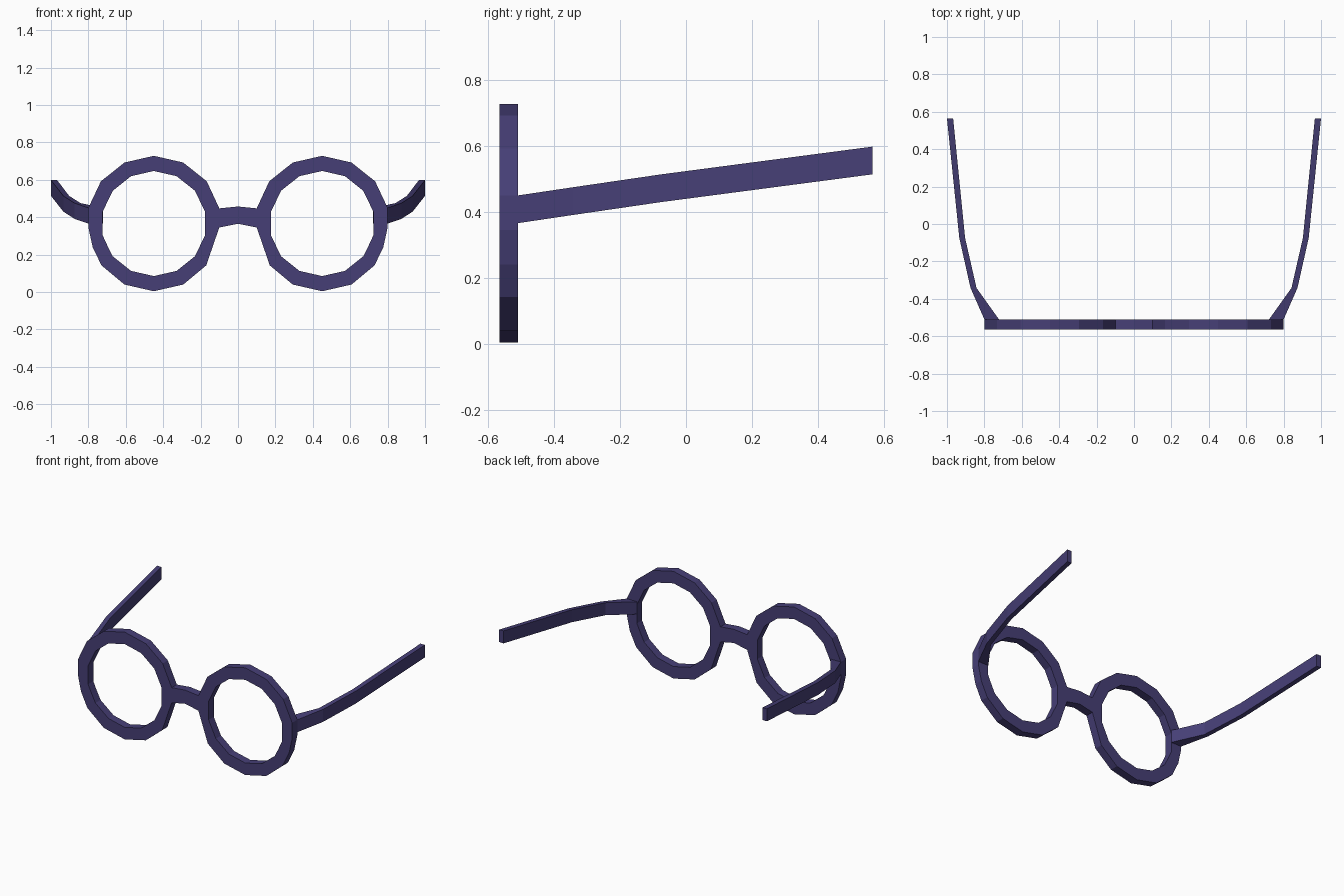
import bpy
from math import sin, cos, pi

if "Cube" in bpy.data.objects:
    bpy.data.objects.remove(bpy.data.objects["Cube"], do_unlink=True)

# Single frame colour
COLOR = (0.061, 0.049, 0.181, 1)
mat = bpy.data.materials.new("dark purple plastic")
mat.use_nodes = True
mat.diffuse_color = COLOR
mat.node_tree.nodes["Principled BSDF"].inputs["Base Color"].default_value = COLOR

FRONT, BACK = -0.565, -0.51


def loft(name, sections, closed=False, cap_start=False, cap_end=False):
    """Skin four-cornered sections, then mirror the part across x = 0."""
    n = len(sections)
    verts = [p for s in sections for p in s]
    faces = []
    for i in range(n if closed else n - 1):
        a, b = 4 * i, 4 * ((i + 1) % n)
        for k in range(4):
            m = (k + 1) % 4
            faces.append((a + k, a + m, b + m, b + k))
    if cap_start:
        faces.append((3, 2, 1, 0))
    if cap_end:
        faces.append(tuple(4 * (n - 1) + k for k in range(4)))
    mesh = bpy.data.meshes.new(name)
    mesh.from_pydata(verts, [], faces)
    mesh.materials.append(mat)
    obj = bpy.data.objects.new(name, mesh)
    bpy.context.collection.objects.link(obj)
    mirror = obj.modifiers.new("mirror", 'MIRROR')
    mirror.use_axis[0] = True
    # Consistent outward normals
    import bmesh
    bm = bmesh.new()
    bm.from_mesh(mesh)
    bmesh.ops.recalc_face_normals(bm, faces=bm.faces)
    bm.to_mesh(mesh)
    bm.free()
    return obj


# Lens rims: fourteen-sided rings, outer edge eased to meet bridge and arms
SIDES, CX, CZ = 14, 0.45, 0.366
eased = {4: (0.8, 0.345), 5: (0.73, 0.142), 9: (0.17, 0.142), 10: (0.1, 0.345)}
eased.update({3: (0.8, 0.45), 11: (0.1, 0.447)})
rim = []
for i in range(SIDES):
    a = 2 * pi * i / SIDES
    ox, oz = eased.get(i, (CX + 0.362 * sin(a), CZ + 0.362 * cos(a)))
    ix, iz = CX + 0.281 * sin(a), CZ + 0.281 * cos(a)
    rim.append([(ox, FRONT, oz), (ox, BACK, oz), (ix, BACK, iz), (ix, FRONT, iz)])
    if i == 4:  # extra corner below the hinge
        ox, oz, ix, iz = 0.777, 0.24, 0.697, 0.245
        rim.append([(ox, FRONT, oz), (ox, BACK, oz), (ix, BACK, iz), (ix, FRONT, iz)])
loft("lens_rims", rim, closed=True)

# Nose bridge, slightly arched
bridge = []
for x, low, high in ((0, 0.365, 0.457), (0.1, 0.345, 0.447)):
    bridge.append([(x, FRONT, low), (x, FRONT, high), (x, BACK, high), (x, BACK, low)])
loft("nose_bridge", bridge)

# Temple arms: inner x, outer x, y, bottom z
arm = []
for xi, xo, y, z in ((0.722, 0.8, BACK, 0.366), (0.842, 0.874, -0.342, 0.391),
                     (0.903, 0.934, -0.075, 0.43), (0.967, 1.0, 0.565, 0.514)):
    arm.append([(xi, y, z), (xo, y, z), (xo, y, z + 0.084), (xi, y, z + 0.084)])
loft("temple_arms", arm, cap_end=True)
